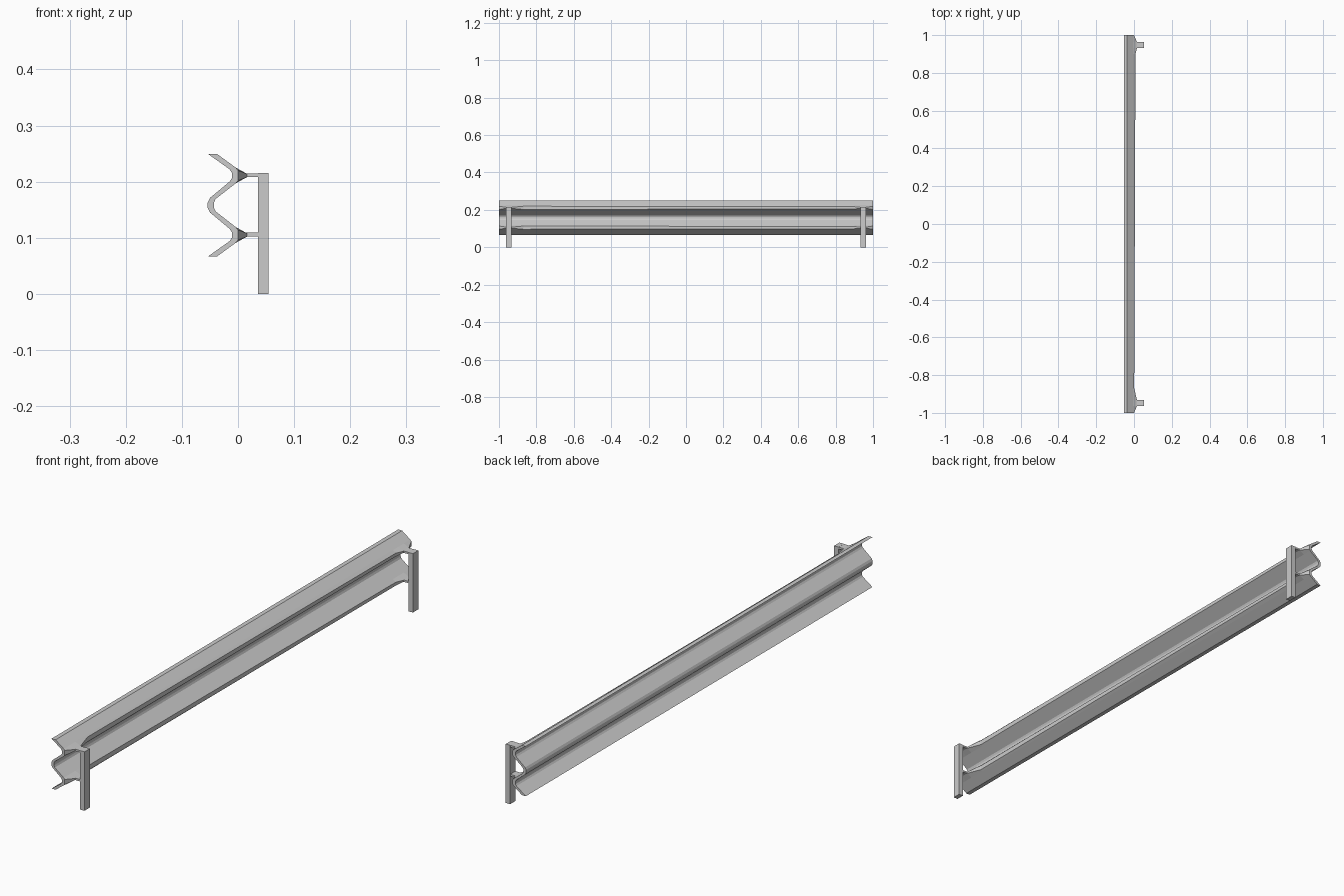
import bpy, bmesh

if "Cube" in bpy.data.objects:
    bpy.data.objects.remove(bpy.data.objects["Cube"])

MID = 0.158      # mirror height of the rail profile
VALLEY = 0.053   # valley offset from MID

# Upper half of the W profile as (x, z offset from MID), top to crest
face_side = [(-0.053, 0.091), (-0.015, 0.064), (-0.011, 0.058), (-0.011, 0.048),
             (-0.015, 0.042), (-0.050, 0.013), (-0.054, 0.005)]
post_side = [(-0.037, 0.091), (-0.004, 0.067), (0.000, 0.062), (0.000, 0.044),
             (-0.004, 0.039), (-0.040, 0.011), (-0.043, 0.004)]


def full(side):
    return side + [(x, -z) for x, z in reversed(side)]


def section(bump):
    # The post-side valley floors swell and narrow where they meet the posts
    swollen = []
    for i, (x, z) in enumerate(post_side):
        if i in (2, 3):
            half = 0.009 - 0.006 * bump / 0.016
            x, z = x + bump, VALLEY + (half if i == 2 else -half)
        swollen.append((x, z))
    return full(face_side), full(swollen)


def make_object(name, bm):
    bmesh.ops.recalc_face_normals(bm, faces=bm.faces)
    mesh = bpy.data.meshes.new(name)
    bm.to_mesh(mesh)
    bm.free()
    ob = bpy.data.objects.new(name, mesh)
    bpy.context.collection.objects.link(ob)
    return ob


# Rail: loft the profile along y
stations = [(-1, 0), (-0.963, 0.016), (-0.932, 0.016), (-0.87, 0.001),
            (0.90, 0.008), (0.932, 0.016), (0.963, 0.016), (1, 0)]
bm = bmesh.new()
rings = []
for y, bump in stations:
    rings.append([[bm.verts.new((x, y, MID + z)) for x, z in side] for side in section(bump)])
for (fa, pa), (fb, pb) in zip(rings, rings[1:]):
    la, lb = fa + pa[::-1], fb + pb[::-1]
    for i in range(len(la)):
        j = (i + 1) % len(la)
        bm.faces.new((la[i], la[j], lb[j], lb[i]))
for f, p in (rings[0], rings[-1]):
    for i in range(len(f) - 1):
        bm.faces.new((f[i], f[i + 1], p[i + 1], p[i]))
make_object("guard_rail", bm)


def box(name, x0, x1, y0, y1, z0, z1):
    bm = bmesh.new()
    bmesh.ops.create_cube(bm, size=1)
    for v in bm.verts:
        v.co = (x1 if v.co.x > 0 else x0, y1 if v.co.y > 0 else y0, z1 if v.co.z > 0 else z0)
    return make_object(name, bm)


# Posts and the struts that tie them to the rail valleys
for label, s in (("front", -1), ("back", 1)):
    y0, y1 = sorted((s * 0.963, s * 0.932))
    box(label + "_post", 0.036, 0.054, y0, y1, 0, 0.215)
    for level, z in (("upper", MID + VALLEY), ("lower", MID - VALLEY)):
        low, high = (z - 0.003, z + 0.004)
        box(f"{label}_{level}_strut", 0.012, 0.037, y0 + 0.0005, y1 - 0.0005, low, min(high, 0.2148))
